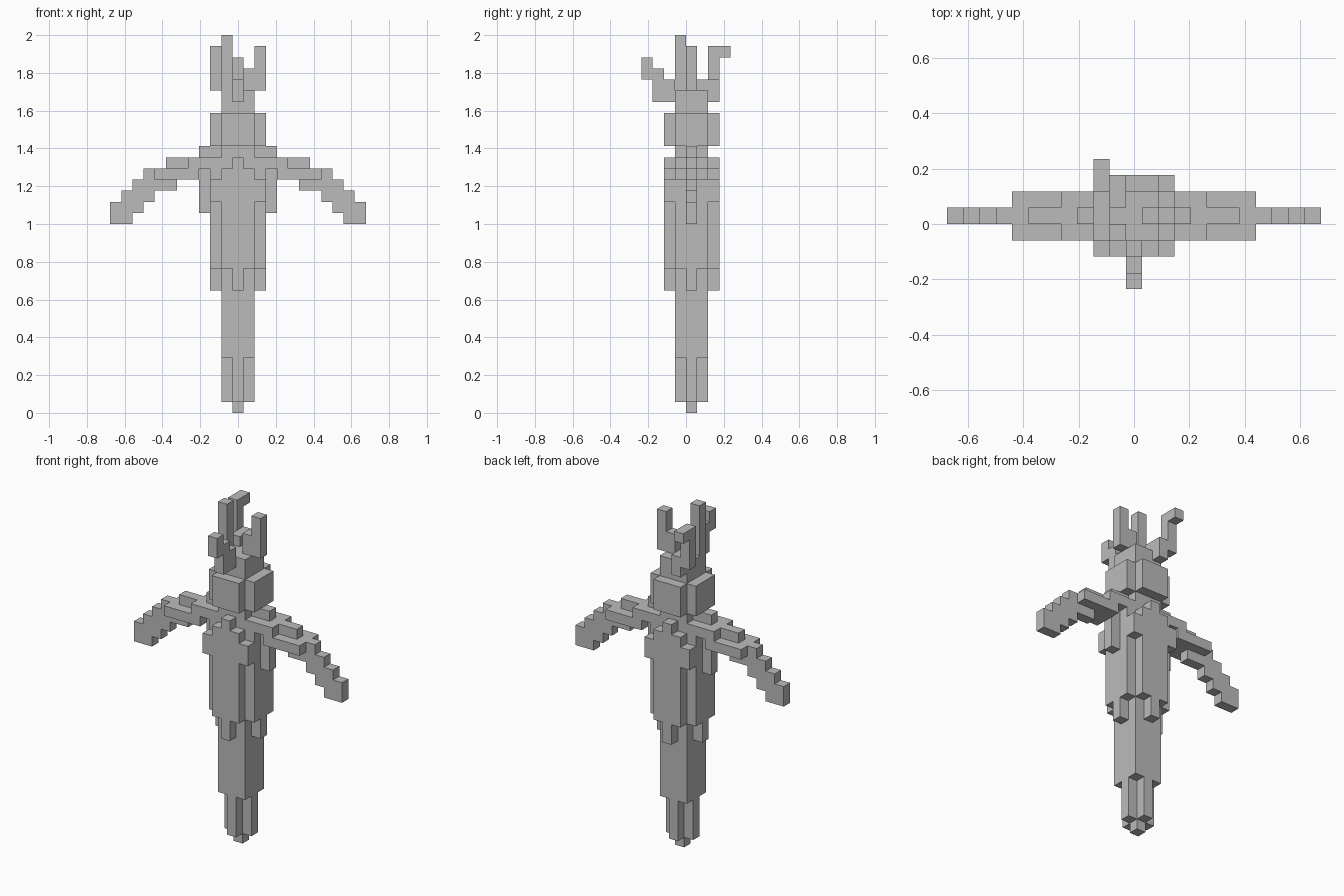
import bpy, bmesh, math
from mathutils import Vector

if "Cube" in bpy.data.objects:
    bpy.data.objects.remove(bpy.data.objects["Cube"])

U = 2 / 34  # size of one cube
parts = {}


def block(part, xs, ys, zs):
    """Fill cubes: x and y are inclusive cell ranges, z runs bottom to top."""
    cells = parts.setdefault(part, set())
    for x in range(xs[0], xs[1] + 1):
        for y in range(ys[0], ys[1] + 1):
            for z in range(zs[0], zs[1]):
                cells.add((x, y, z))


def plus(part, wide, narrow, zs):
    """Square column with notched corners."""
    block(part, (-wide, wide), (-narrow, narrow), zs)
    block(part, (-narrow, narrow), (-wide, wide), zs)


# Tapered lower body
block("lower_body", (0, 0), (0, 0), (0, 1))
plus("lower_body", 1, 0, (1, 5))
block("lower_body", (-1, 1), (-1, 1), (5, 13))

# Torso with hanging tabs
plus("torso", 2, 0, (11, 13))
plus("torso", 2, 1, (13, 22))
block("torso", (-2, 2), (-2, 2), (19, 21))
block("torso", (0, 0), (-2, 2), (22, 23))
block("torso", (-2, 2), (-1, 1), (22, 23))
block("torso", (-1, 1), (-1, 1), (23, 24))

# Shoulders and stepped arms, mirrored
arm = [(2, 23, 24), (3, 18, 24), (4, 21, 23), (5, 21, 23), (6, 20, 23), (7, 20, 22),
       (8, 19, 22), (9, 18, 21), (10, 17, 20), (11, 17, 19)]
for name, s in (("left_arm", -1), ("right_arm", 1)):
    for x, lo, hi in arm:
        block(name, (s * x, s * x), (0, 0), (lo, hi))
    for y in (-1, 1):
        for x in range(3, 8):
            lo, hi = (22, 23) if x == 3 else (21, 23) if x == 4 else (21, 22)
            block(name, (s * x, s * x), (y, y), (lo, hi))

# Head and crown base
plus("head", 2, 1, (24, 27))
block("crown_base", (-1, 1), (-1, 1), (27, 29))

# Front, back, side and tall prongs
block("front_prong", (0, 0), (-2, -2), (28, 30))
block("front_prong", (0, 0), (-3, -3), (28, 31))
block("front_prong", (0, 0), (-4, -4), (30, 32))
block("back_prong", (-1, -1), (1, 1), (29, 30))
block("back_prong", (-1, -1), (2, 2), (28, 30))
block("back_prong", (-2, -2), (2, 2), (29, 33))
block("back_prong", (-2, -2), (3, 3), (32, 33))
block("side_prong", (1, 1), (0, 0), (29, 31))
block("side_prong", (2, 2), (0, 0), (29, 33))
block("tall_prong", (-1, -1), (-1, -1), (29, 34))

# Turn the cubes into outer skins
grey = bpy.data.materials.new("grey")
grey.diffuse_color = (0.5, 0.5, 0.5, 1)
grey.use_nodes = True
grey.node_tree.nodes["Principled BSDF"].inputs["Base Color"].default_value = grey.diffuse_color
filled = set().union(*parts.values())
for name, cells in parts.items():
    bm = bmesh.new()
    for c in sorted(cells):
        for axis in range(3):
            for side in (-1, 1):
                n = list(c)
                n[axis] += side
                if tuple(n) in filled:
                    continue
                mid = Vector((c[0], c[1] + 0.5, c[2] + 0.5))
                a, b, d = Vector(), Vector(), Vector()
                d[axis] = side * 0.5
                a[(axis + 1) % 3] = 0.5
                b[(axis + 2) % 3] = 0.5 * side
                corners = (-a - b, a - b, a + b, b - a)
                bm.faces.new([bm.verts.new((mid + d + k) * U) for k in corners])
    bmesh.ops.remove_doubles(bm, verts=bm.verts[:], dist=U * 0.01)
    bmesh.ops.dissolve_limit(bm, angle_limit=math.radians(1),
                             verts=bm.verts[:], edges=bm.edges[:])
    mesh = bpy.data.meshes.new(name)
    bm.to_mesh(mesh)
    bm.free()
    mesh.materials.append(grey)
    bpy.context.collection.objects.link(bpy.data.objects.new(name, mesh))
